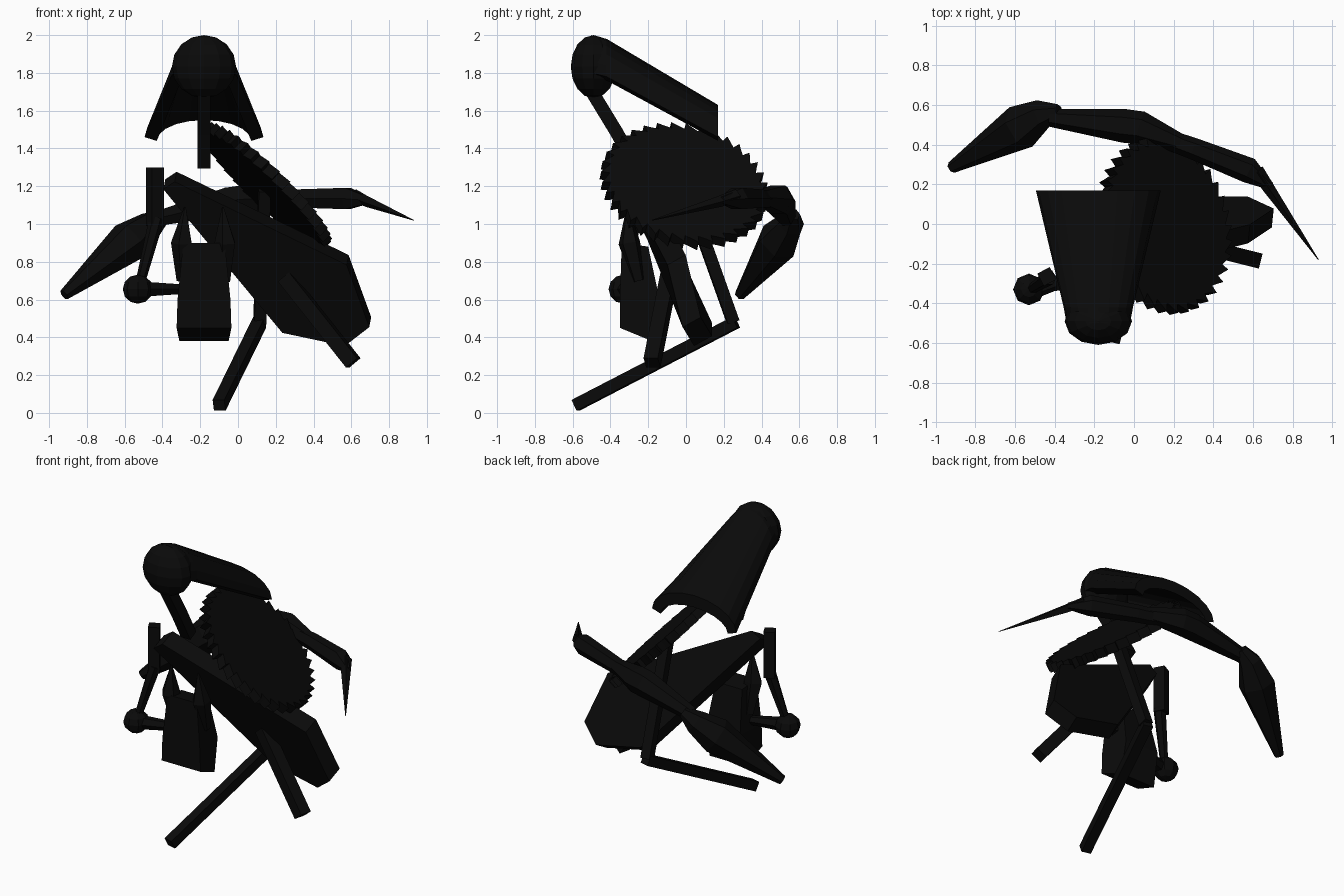
import bpy, bmesh, math
from mathutils import Vector, Matrix

if "Cube" in bpy.data.objects:
    bpy.data.objects.remove(bpy.data.objects["Cube"])

black = bpy.data.materials.new("soot_black")
black.diffuse_color = (0.003, 0.003, 0.003, 1)
black.use_nodes = True
black.node_tree.nodes["Principled BSDF"].inputs["Base Color"].default_value = black.diffuse_color


def finish(name, bm):
    bmesh.ops.recalc_face_normals(bm, faces=bm.faces)
    me = bpy.data.meshes.new(name)
    bm.to_mesh(me)
    bm.free()
    ob = bpy.data.objects.new(name, me)
    me.materials.append(black)
    bpy.context.collection.objects.link(ob)
    return ob


def bridge(bm, rings, closed=False):
    """Skin rings of equal size; cap the ends unless the loft is closed."""
    n = len(rings[0])
    for a, b in zip(rings, rings[1:]):
        for i in range(n):
            j = (i + 1) % n
            bm.faces.new((a[i], a[j], b[j], b[i]))
    if not closed:
        bm.faces.new(rings[0])
        bm.faces.new(rings[-1])


def limb(name, pts, radii, sides=4, turn=0.0, squash=1.0):
    """Faceted tube through points, with a radius at each one."""
    pts = [Vector(p) for p in pts]
    bm = bmesh.new()
    rings = []
    for i, p in enumerate(pts):
        d = (pts[min(i + 1, len(pts) - 1)] - pts[max(i - 1, 0)]).normalized()
        ref = Vector((0, 0, 1)) if abs(d.z) < 0.95 else Vector((0, 1, 0))
        u = d.cross(ref).normalized()
        v = u.cross(d)
        ring = []
        for k in range(sides):
            t = turn + 2 * math.pi * k / sides
            ring.append(bm.verts.new(p + radii[i] * (squash * math.cos(t) * u + math.sin(t) * v)))
        rings.append(ring)
    bridge(bm, rings)
    return finish(name, bm)


def ball(name, centre, size, seg=12, rings=8):
    bm = bmesh.new()
    m = Matrix.Translation(centre) @ Matrix.Diagonal((*size, 1))
    bmesh.ops.create_uvsphere(bm, u_segments=seg, v_segments=rings, radius=1, matrix=m)
    return finish(name, bm)


def slab(name, outline, offset):
    """Planar outline given thickness on both sides."""
    bm = bmesh.new()
    o = Vector(offset)
    rings = [[bm.verts.new(Vector(p) + s * o) for p in outline] for s in (-1, 1)]
    bridge(bm, rings)
    return finish(name, bm)


Q = math.pi / 4

# Head and the arched hood sweeping back from it
ball("head", (-0.18, -0.49, 1.833), (0.17, 0.12, 0.167))
bm = bmesh.new()
rings = []
for y, w, h, z, wi, hi, zi in ((-0.5, 0.16, 0.2, 1.8, 0.11, 0.14, 1.79),
                               (-0.42, 0.175, 0.2, 1.78, 0.12, 0.14, 1.76),
                               (0.17, 0.315, 0.17, 1.46, 0.25, 0.11, 1.44)):
    ts = [math.pi * k / 10 for k in range(11)]
    outer = [(-0.18 + w * math.cos(t), y, z + h * math.sin(t)) for t in ts]
    inner = [(-0.18 + wi * math.cos(t), y, zi + hi * math.sin(t)) for t in reversed(ts)]
    rings.append([bm.verts.new(p) for p in outer + inner])
bridge(bm, rings)
finish("hood", bm)

# Bent neck
limb("neck", [(-0.18, -0.51, 1.72), (-0.18, -0.37, 1.49), (-0.18, -0.27, 1.31)],
     [0.05, 0.05, 0.05], turn=Q)

# Tilted saw disc with hooked teeth
normal = Vector((0.68, 0.17, 0.7)).normalized()
teeth = 36
outline = []
rot = normal.to_track_quat('Z', 'Y')
centre = Vector((0.15, -0.01, 1.2))
for k in range(teeth):
    for f, r in ((0.0, 0.405), (0.5, 0.425), (0.95, 0.45)):
        t = 2 * math.pi * (k + f) / teeth
        outline.append(centre + rot @ Vector((r * math.cos(t), r * math.sin(t), 0)))
slab("saw_disc", outline, normal * 0.03)

# Rear chain of spindle-shaped arm segments, ending in a blade and a spike
limb("arm_middle", [(-0.42, 0.535, 1.03), (-0.05, 0.495, 1.12), (0.03, 0.485, 1.13), (0.26, 0.40, 1.14)],
     [0.045, 0.085, 0.085, 0.04], sides=6)
limb("arm_right", [(0.16, 0.43, 1.13), (0.3, 0.38, 1.135), (0.58, 0.27, 1.135), (0.69, 0.19, 1.125)],
     [0.05, 0.055, 0.065, 0.02], sides=6)
limb("spike", [(0.62, 0.27, 1.15), (0.68, 0.18, 1.12), (0.93, -0.18, 1.02)],
     [0.035, 0.03, 0.002], sides=4)
limb("arm_blade", [(-0.38, 0.57, 1.05), (-0.46, 0.555, 1.0), (-0.57, 0.49, 0.91), (-0.92, 0.285, 0.625)],
     [0.035, 0.075, 0.115, 0.03], sides=6)

# Broad slanted plate
slab("plate", [(-0.39, -0.29, 1.21), (-0.33, -0.28, 1.25), (0.58, -0.05, 0.81),
               (0.70, 0.03, 0.48), (0.57, 0.09, 0.38), (0.24, 0.09, 0.45)],
     Vector((0.095, 0.87, 0.48)) * 0.055)

# Short strut and the long bent leg
limb("strut", [(0.25, -0.09, 0.72), (0.61, -0.18, 0.265)], [0.055, 0.055], turn=Q)
limb("leg_upper", [(0.14, 0.0, 1.18), (0.115, 0.25, 0.48)], [0.045, 0.045], turn=Q)
limb("leg_lower", [(0.115, 0.265, 0.48), (-0.1, -0.585, 0.04)], [0.045, 0.045], turn=Q)

# Faceted body: slanted base, tapered shoulders
bm = bmesh.new()
rings = []
for w, y0, y1, z0, z1 in ((0.145, -0.35, -0.18, 0.45, 0.38), (0.14, -0.35, -0.14, 0.6, 0.6),
                          (0.11, -0.34, -0.2, 0.9, 0.88)):
    rings.append([bm.verts.new(p) for p in ((-0.18 - w, y0, z0), (-0.18 + w, y0, z0),
                                            (-0.18 + w * 0.9, y1, z1), (-0.18 - w * 0.9, y1, z1))])
bridge(bm, rings)
finish("body", bm)

# Pair of pointed horns on the body
for side, name in ((-1, "horn_left"), (1, "horn_right")):
    limb(name, [(-0.18 + side * 0.11, -0.25, 0.7), (-0.18 + side * 0.115, -0.3, 0.9),
                (-0.18 + side * 0.1, -0.31, 1.09)], [0.035, 0.06, 0.005], sides=5)

# Jointed side arm: upright grip, thin link, ball and tapered connector
limb("grip", [(-0.44, -0.265, 0.99), (-0.44, -0.265, 1.3)], [0.05, 0.05], turn=0.3)
limb("link", [(-0.43, -0.27, 1.03), (-0.52, -0.33, 0.68)], [0.04, 0.025], sides=6)
ball("joint_ball", (-0.53, -0.33, 0.655), (0.08, 0.08, 0.077), 8, 6)
limb("connector", [(-0.5, -0.33, 0.655), (-0.28, -0.26, 0.655)], [0.045, 0.028], sides=6)
